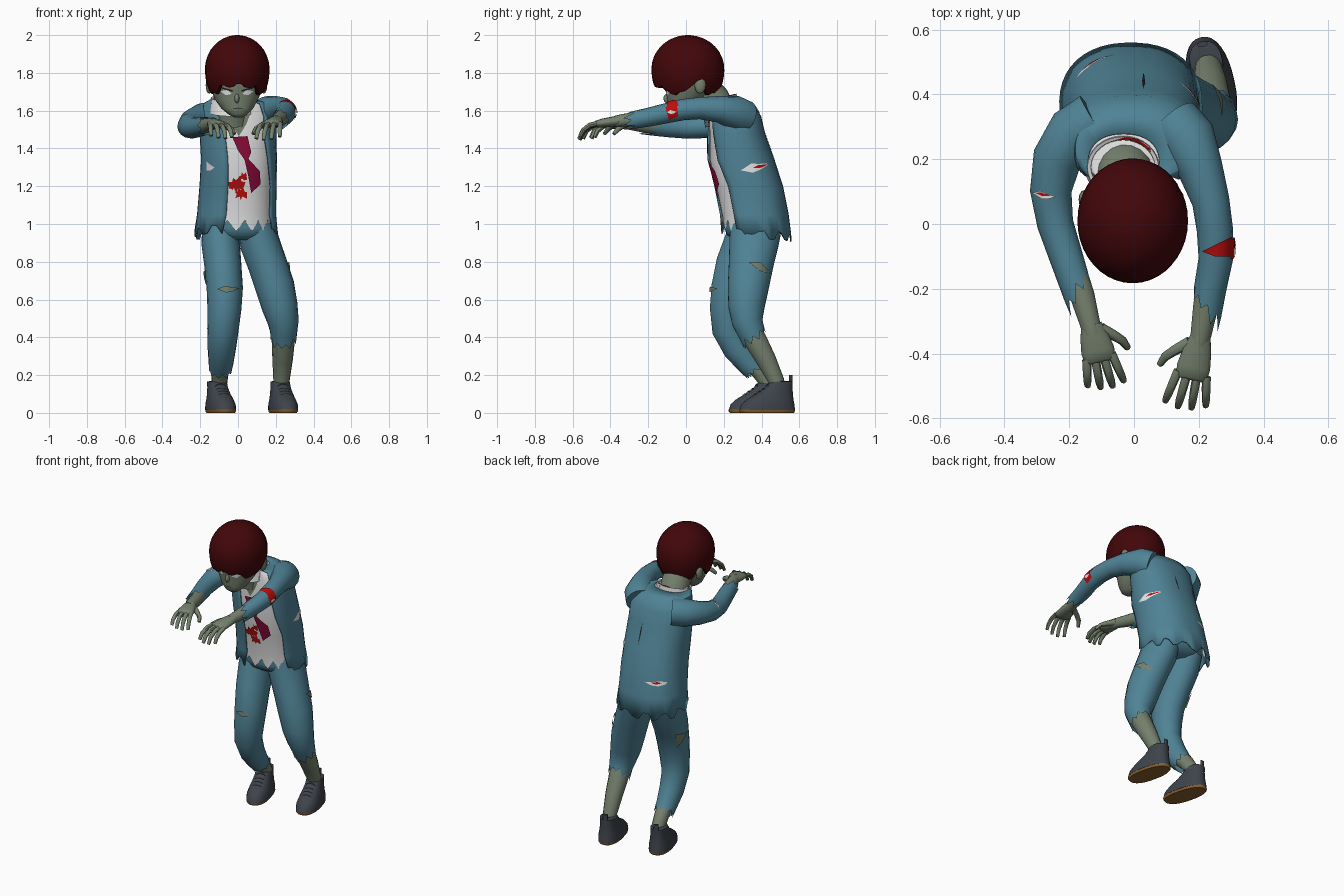
import bpy, bmesh, math, random
from mathutils import Vector
from mathutils.bvhtree import BVHTree

if "Cube" in bpy.data.objects:
    bpy.data.objects.remove(bpy.data.objects["Cube"])

random.seed(4)
COLORS = {"teal_cloth": (.08, .228, .305), "grey_green_skin": (.18, .22, .155), "dark_red_hair": (.055, .002, .003),
          "white_cloth": (.8, .8, .8), "crimson_tie": (.26, .003, .04), "blood_red": (.5, .004, .004),
          "charcoal_shoe": (.048, .056, .07), "brown_sole": (.25, .115, .03), "black_line": (.012, .012, .014)}
MATS = {}
for key, col in COLORS.items():
    MATS[key] = bpy.data.materials.new(key)
    MATS[key].diffuse_color = (*col, 1)
TEAL, SKIN, HAIR, WHITE, TIE, BLOOD, SHOE, SOLE, BLACK = COLORS


def finish(name, bm, mat):
    me = bpy.data.meshes.new(name)
    bm.to_mesh(me)
    bm.free()
    ob = bpy.data.objects.new(name, me)
    bpy.context.collection.objects.link(ob)
    me.materials.append(MATS[mat])
    return ob


def loft(name, rings, mat, closed=True, caps=(True, True)):
    """Skin a list of equal-length point rings."""
    bm = bmesh.new()
    vs = [[bm.verts.new(p) for p in r] for r in rings]
    n = len(rings[0])
    for a, b in zip(vs, vs[1:]):
        for i in range(n if closed else n - 1):
            j = (i + 1) % n
            bm.faces.new((a[i], a[j], b[j], b[i]))
    if closed and caps[0]:
        bm.faces.new(vs[0])
    if closed and caps[1]:
        bm.faces.new(vs[-1])
    bmesh.ops.recalc_face_normals(bm, faces=bm.faces)
    return finish(name, bm, mat)


def tube(name, path, mat, ref=(0, 0, 1), n=14, zig=0, caps=(True, True), slant=0):
    """Tube along (x, y, z, r_ref, r_side) points; zig tears the last ring, slant skews it."""
    pts = [Vector(p[:3]) for p in path]
    rings = []
    for k, p in enumerate(path):
        t = (pts[min(k + 1, len(pts) - 1)] - pts[max(k - 1, 0)]).normalized()
        u = Vector(ref)
        u = (u - t * u.dot(t)).normalized()
        v = t.cross(u)
        ring = []
        for i in range(n):
            a = 2 * math.pi * i / n
            q = pts[k] + u * p[3] * math.cos(a) + v * p[-1] * math.sin(a)
            if zig and k == len(path) - 1:
                q += t * ((zig if i % 2 else -zig) * random.uniform(.4, 1.2) + slant * math.sin(a))
            ring.append(q)
        rings.append(ring)
    return loft(name, rings, mat, True, caps)


def oval(z, cx, cy, rx, ry, angles, p=.85):
    """Boxy horizontal oval; angle 0 is the front."""
    f = lambda s: math.copysign(abs(s) ** p, s)
    return [Vector((cx + rx * f(math.sin(a)), cy - ry * f(math.cos(a)), z)) for a in angles]


def ball(name, loc, scale, mat):
    bm = bmesh.new()
    bmesh.ops.create_uvsphere(bm, u_segments=12, v_segments=8, radius=1)
    for v in bm.verts:
        v.co = Vector([c * s + l for c, s, l in zip(v.co, scale, loc)])
    return finish(name, bm, mat)


def patch(name, target, ray, pts, mat, off=.007):
    """Flat outline dropped along a ray onto a part, as a thin decal."""
    ray = Vector(ray)
    axis = max(range(3), key=lambda i: abs(ray[i]))
    src = bmesh.new()
    src.from_mesh(target.data)
    tree = BVHTree.FromBMesh(src)
    src.free()
    bm = bmesh.new()
    ring = []
    for a, b in pts:
        co = [a, b]
        co.insert(axis, -3 * ray[axis])
        ring.append(bm.verts.new(co))
    bm.faces.new(ring)
    bmesh.ops.triangulate(bm, faces=bm.faces[:])
    bmesh.ops.subdivide_edges(bm, edges=bm.edges[:], cuts=4, use_grid_fill=True)
    missed = []
    for v in bm.verts:
        hit = tree.ray_cast(v.co, ray)[0]
        if hit is None:
            missed.append(v)
        else:
            v.co = hit - ray * off
    bmesh.ops.delete(bm, geom=missed, context='VERTS')
    for f in bm.faces:
        f.normal_update()
        if f.normal.dot(ray) > 0:
            f.normal_flip()
    return finish(name, bm, mat)


def sliver(cx, cy, w, h, tilt=0):
    base = [(-1, 0), (-.3, 1), (.2, .6), (1, .3), (.4, -.6), (-.2, -1)]
    return [(cx + x * w, cy + y * h + x * w * tilt) for x, y in base]


def splat(cx, cy, r, n=14):
    return [(cx + r * k * math.sin(a), cy + r * k * math.cos(a)) for i in range(n)
            for a, k in [(2 * math.pi * i / n, random.uniform(.8, 1.2) if i % 2 else random.uniform(.4, .7))]]


FULL = [2 * math.pi * i / 32 for i in range(32)]
FRONT, BACK, FROM_R, FROM_L, DOWN = (0, 1, 0), (0, -1, 0), (-1, 0, 0), (1, 0, 0), (0, 0, -1)

# Jacket, open at the front: z, cx, cy, rx, ry, left edge angle, right edge angle
ROWS = [(1.658, -.032, .19, .11, .088, -.9, .9), (1.638, -.01, .232, .168, .117, -.75, .8),
        (1.57, .002, .252, .198, .142, -.5, .7), (1.48, 0, .265, .2, .15, -.3, .7),
        (1.34, .005, .29, .197, .175, -.25, .85), (1.2, 0, .33, .2, .18, -.22, 1),
        (1.05, -.008, .36, .205, .18, -.22, 1), (.95, -.01, .37, .217, .186, -.3, 1.05)]
rings = []
for z, cx, cy, rx, ry, al, ar in ROWS:
    rings.append(oval(z, cx, cy, rx, ry, [ar + (2 * math.pi + al - ar) * i / 34 for i in range(35)], .88))
for i, p in enumerate(rings[-1]):
    p.z += (.022 if i % 4 < 2 else -.022) * random.uniform(.5, 1.2) - .1 * (p.y - .37)
jacket = loft("jacket", rings, TEAL, closed=False)
m = jacket.modifiers.new("thickness", 'SOLIDIFY')
m.thickness, m.offset = .008, 0

# Shirt with torn hem, collar and bare throat
rows = [r[:5] for r in ROWS[:-1]] + [(.99, -.01, .366, .21, .181)]
rings = [oval(z, cx, cy, rx - .013, ry - .01, FULL, .88) for z, cx, cy, rx, ry in rows]
for i, p in enumerate(rings[-1]):
    p.z += .03 if i % 2 else -.03
shirt = loft("shirt", rings, WHITE, caps=(True, False))
rings = []
for z, r in ((1.59, .118), (1.668, .11), (1.665, .099), (1.59, .095)):
    rings.append(oval(z, -.034, .175, r, r * .86, FULL, 1))
    for p in rings[-1]:
        p.z += .2 * (p.y - .175)
collar = loft("collar", rings, WHITE, caps=(False, False))
patch("collar_blood", collar, DOWN, [(-.07, .235), (-.03, .252), (.0, .25), (.05, .215), (.052, .232), (.01, .264),
                                     (-.03, .268), (-.065, .255)], BLOOD, .004)
patch("throat", shirt, FRONT, [(-.095, 1.61), (.075, 1.61), (.045, 1.53), (.005, 1.465), (-.04, 1.53)], SKIN, .004)

# Loosened tie and shirt stains
patch("tie", shirt, FRONT, [(-.03, 1.46), (.05, 1.465), (.07, 1.38), (.055, 1.345), (.115, 1.28), (.12, 1.21),
                            (.07, 1.165), (.055, 1.25), (.035, 1.34), (0, 1.39)], TIE, .013)
for k, (x, z, r) in enumerate([(-.01, 1.21, .045), (.015, 1.16, .035), (.03, 1.25, .022), (-.03, 1.2, .02)]):
    patch(f"shirt_blood_{k}", shirt, FRONT, splat(x, z, r), BLOOD, .006 + k * .0005)

# Jacket tears
patch("chest_tear", jacket, FRONT, sliver(-.16, 1.305, .036, .026, -.4), WHITE)
patch("side_tear", jacket, FROM_R, sliver(.37, 1.3, .08, .025, .2), WHITE)
patch("side_tear_blood", jacket, FROM_R, sliver(.395, 1.306, .04, .009, .2), BLOOD, .009)
patch("back_tear", jacket, BACK, sliver(-.125, 1.145, .068, .016), WHITE)
patch("back_tear_blood", jacket, BACK, sliver(-.125, 1.149, .03, .008), BLOOD, .009)
patch("back_slit", jacket, BACK, sliver(.03, 1.42, .005, .07), BLACK)

# Trousers
hips = [(1.06, -.01, .365, .175, .155), (.98, 0, .362, .187, .16), (.94, .005, .358, .17, .14), (.915, .01, .355, .1, .1)]
loft("trouser_seat", [oval(*h, FULL) for h in hips], TEAL)
X = (1, 0, 0)
leg_r = tube("right_trouser_leg", [(.095, .37, .99, .097, .14), (.115, .36, .9, .106, .132), (.155, .345, .79, .104, .12),
             (.195, .33, .67, .104, .11), (.222, .32, .56, .095, .097), (.24, .325, .48, .082, .082),
             (.242, .345, .43, .072, .074), (.242, .36, .395, .068, .07)], TEAL, X, 18, .025, (True, False), .02)
leg_l = tube("left_trouser_leg", [(-.09, .36, .99, .099, .14), (-.092, .33, .9, .102, .13), (-.08, .275, .78, .098, .12),
             (-.07, .237, .66, .096, .105), (-.072, .222, .55, .09, .097), (-.08, .225, .44, .083, .088),
             (-.086, .275, .34, .075, .08), (-.09, .335, .26, .065, .066), (-.093, .365, .228, .06, .062)],
             TEAL, X, 18, .018, (True, False))
patch("left_knee_tear", leg_l, FRONT, sliver(-.05, .655, .06, .018), SKIN, .009)
patch("left_side_tear", leg_l, FROM_L, [(.25, .74), (.35, .76), (.31, .65)], SKIN, .009)
patch("right_thigh_tear", leg_r, FROM_R, [(.33, .8), (.4, .795), (.455, .73), (.39, .752)], SKIN, .009)
tube("right_calf", [(.24, .32, .48, .06), (.24, .365, .39, .062), (.236, .425, .28, .054), (.23, .478, .17, .043),
                    (.226, .5, .08, .04)], SKIN, X)
tube("left_calf", [(-.09, .31, .3, .05), (-.095, .39, .22, .046), (-.1, .445, .14, .041), (-.105, .46, .07, .04)], SKIN, X)

# Shoes: sole, upper, heel tab and laces
for side, cx, cy, turn in (("right", .239, .43, .22), ("left", -.092, .373, .26)):
    def place(ring):
        c, s = math.cos(turn), math.sin(turn)
        return [Vector((cx + p.x * c - p.y * s, cy + p.x * s + p.y * c, p.z)) for p in ring]
    sole = [(0, 0, 0, .064, .143), (.009, 0, 0, .07, .15), (.017, 0, 0, .07, .15)]
    loft(side + "_sole", [place(oval(*r, FULL, .85)) for r in sole], SOLE)
    upper = [(.014, 0, 0, .072, .15), (.045, 0, .003, .071, .143), (.072, 0, .016, .064, .125), (.1, 0, .038, .057, .1),
             (.13, 0, .06, .052, .076), (.165, 0, .075, .05, .061), (.168, 0, .075, .04, .05)]
    shoe = loft(side + "_shoe", [place(oval(*r, FULL, .88)) for r in upper], SHOE)
    tab = [(z, 0, .128, .016, .008) for z in (.15, .2)]
    loft(side + "_heel_tab", [place(oval(*r, FULL)) for r in tab], SHOE)
    for k in range(4):
        y = -.07 + .022 * k
        strip = place([Vector((x, yy, 0)) for x, yy in ((-.03, y), (.03, y), (.03, y + .007), (-.03, y + .007))])
        patch(f"{side}_lace_{k}", shoe, DOWN, [(p.x, p.y) for p in strip], BLACK, .005)

# Sleeves and forearms
arm_r = tube("right_sleeve", [(.12, .31, 1.565, .09), (.165, .26, 1.59, .09), (.205, .17, 1.608, .07), (.237, .07, 1.613, .058),
             (.25, -.02, 1.605, .056), (.252, -.11, 1.585, .053), (.235, -.2, 1.565, .05), (.225, -.26, 1.554, .048)],
             TEAL, n=16, zig=.025, caps=(True, False), slant=-.04)
arm_l = tube("left_sleeve", [(-.12, .32, 1.56, .088), (-.185, .28, 1.555, .086), (-.238, .2, 1.537, .072, .076),
             (-.257, .1, 1.516, .062, .064), (-.243, 0, 1.508, .056), (-.21, -.1, 1.512, .052), (-.172, -.21, 1.52, .049)],
             TEAL, n=16, zig=.025, caps=(True, False), slant=.04)
patch("right_sleeve_blood_top", arm_r, DOWN, [(.21, -.085), (.26, -.06), (.302, -.04), (.303, -.1), (.25, -.1)], BLOOD)
patch("right_sleeve_blood_side", arm_r, FROM_R, [(-.11, 1.62), (-.05, 1.64), (-.04, 1.57), (-.09, 1.55)], BLOOD)
patch("right_sleeve_white", arm_r, FROM_R, sliver(-.075, 1.592, .026, .011), WHITE, .009)
patch("left_sleeve_tear", arm_l, DOWN, sliver(-.278, .088, .038, .012, -.2), WHITE)
patch("left_sleeve_blood", arm_l, DOWN, sliver(-.28, .091, .024, .005, -.2), BLOOD, .009)
tube("right_forearm", [(.245, -.14, 1.575, .042), (.222, -.25, 1.557, .04), (.207, -.34, 1.548, .033), (.2, -.37, 1.543, .031)], SKIN)
tube("left_forearm", [(-.195, -.12, 1.515, .042), (-.16, -.22, 1.522, .039), (-.135, -.31, 1.533, .032), (-.128, -.34, 1.532, .03)], SKIN)

# Hands with drooping fingers
for side, wrist, fwd, inner, size in (("left", (-.132, -.31, 1.535), (.25, -1, -.1), (1, .25, 0), .98),
                                      ("right", (.205, -.35, 1.548), (-.23, -1, -.15), (-1, .23, 0), 1.1)):
    w, f, s = Vector(wrist), Vector(fwd).normalized(), Vector(inner).normalized()
    at = lambda a, b, c: w + (f * a + s * b + Vector((0, 0, c))) * size
    tube(side + "_palm", [(*at(a, 0, 0), h, r) for a, h, r in ((0, .028, .033), (.04, .026, .045), (.085, .024, .053),
                                                             (.115, .019, .05), (.123, .009, .042))], SKIN)
    for k, reach in enumerate((.92, 1, .95, .8)):
        b = .04 - .027 * k
        tube(f"{side}_finger_{k}", [(*at(.105 + a * reach, b * (1 + 4 * a), c * reach), r) for a, c, r in
             ((0, 0, .014), (.045, -.004, .0135), (.082, -.028, .0125), (.1, -.064, .01))], SKIN, s, 8)
    tube(side + "_thumb", [(*at(a, b, c), r) for a, b, c, r in ((.02, .025, -.005, .019), (.05, .06, -.015, .016),
                           (.075, .084, -.028, .014), (.1, .094, -.05, .01))], SKIN, n=8)

# Neck and head
tube("neck", [(-.015, .07, 1.74, .085), (-.024, .145, 1.66, .088), (-.03, .175, 1.6, .09), (-.03, .19, 1.53, .09)], SKIN, n=18)
skull = [(1.565, .002, -.05, .022, .022), (1.58, 0, -.046, .05, .045), (1.61, -.004, -.03, .083, .067),
         (1.66, -.008, 0, .115, .1), (1.71, -.007, .012, .135, .12), (1.78, -.003, .012, .148, .135),
         (1.88, 0, .012, .12, .12), (1.94, 0, .012, .06, .06)]
head = loft("head", [oval(*r, FULL, .95) for r in skull], SKIN)
ball("nose", (-.006, -.102, 1.665), (.013, .017, .025), SKIN)
for sx in (-1, 1):
    tag = "left" if sx < 0 else "right"
    ball(tag + "_ear", (sx * .145 - .008, .075, 1.735), (.018, .03, .045), SKIN)
    patch(tag + "_eye", head, FRONT, [(sx * x - .005, z) for x, z in ((.028, 1.688), (.05, 1.71), (.088, 1.703), (.06, 1.682))], WHITE, .004)
    patch(tag + "_brow", head, FRONT, [(sx * x - .005, z) for x, z in ((.022, 1.708), (.09, 1.727), (.085, 1.718), (.025, 1.7))], BLACK, .005)
patch("mouth", head, FRONT, [(-.04, 1.607), (0, 1.616), (.04, 1.607), (0, 1.611)], BLACK, .004)

# Bowl-cut hair: hairline height by turn from the front (0) to the nape (1)
LINE = [(0, 1.735), (.2, 1.725), (.32, 1.69), (.44, 1.69), (.54, 1.74), (.63, 1.765), (.72, 1.69), (1.01, 1.68)]
cols = [2 * math.pi * i / 40 for i in range(40)]
rings = [[] for _ in range(14)]
for i, a in enumerate(cols):
    t = min(a, 2 * math.pi - a) / math.pi
    z0 = next(z1 + (z2 - z1) * (t - t1) / (t2 - t1) for (t1, z1), (t2, z2) in zip(LINE, LINE[1:]) if t1 <= t <= t2)
    low = math.asin((z0 + (.007 if i % 4 < 2 else -.007) - 1.82) / .18)
    for k in range(14):
        lat = 1.5 + (low - 1.5) * min(k, 12) / 12
        c = math.cos(lat) ** (1 if lat > 0 else .55) * (.86 if k == 13 else 1)
        rings[k].append(Vector((-.004 + .171 * c * math.sin(a), .01 - .193 * c * math.cos(a), 1.82 + .18 * math.sin(lat))))
loft("hair", rings, HAIR, caps=(True, False))

# Smooth shading with crisp edges
for ob in bpy.data.objects:
    ob.select_set(True)
bpy.context.view_layer.objects.active = head
bpy.ops.object.shade_smooth_by_angle(angle=math.radians(45))

for m in bpy.data.materials:
    if m.users and not m.is_grease_pencil:
        m.use_nodes = True
        m.node_tree.nodes["Principled BSDF"].inputs["Base Color"].default_value = m.diffuse_color
